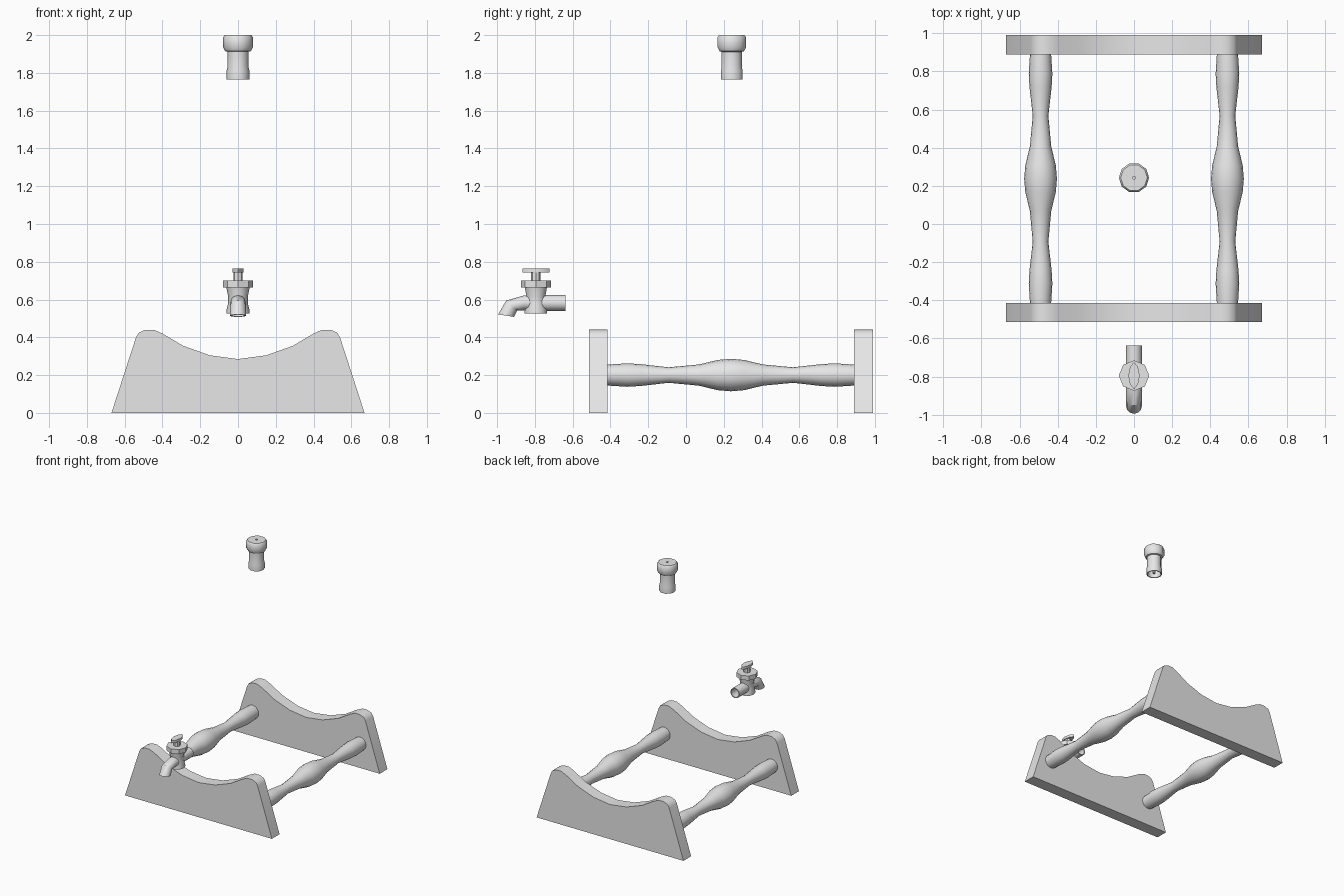
import bpy, bmesh, math
from mathutils import Vector

cube = bpy.data.objects.get("Cube")
if cube:
    bpy.data.objects.remove(cube, do_unlink=True)

grey = bpy.data.materials.new("light grey")
grey.use_nodes = True
grey.diffuse_color = (0.8, 0.8, 0.8, 1)
grey.node_tree.nodes["Principled BSDF"].inputs["Base Color"].default_value = (0.8, 0.8, 0.8, 1)

X, Y, Z = Vector((1, 0, 0)), Vector((0, 1, 0)), Vector((0, 0, 1))


def finish(name, bm, angle=42):
    bmesh.ops.recalc_face_normals(bm, faces=bm.faces)
    mesh = bpy.data.meshes.new(name)
    bm.to_mesh(mesh)
    bm.free()
    mesh.materials.append(grey)
    obj = bpy.data.objects.new(name, mesh)
    bpy.context.collection.objects.link(obj)
    bpy.ops.object.select_all(action='DESELECT')
    obj.select_set(True)
    bpy.context.view_layer.objects.active = obj
    bpy.ops.object.shade_smooth_by_angle(angle=math.radians(angle))
    return obj


def loft(name, rings, sides):
    """Skin elliptical rings given as (centre, half axis, half axis) and cap both ends."""
    bm = bmesh.new()
    loops = []
    for c, u, v in rings:
        turns = [2 * math.pi * i / sides for i in range(sides)]
        loops.append([bm.verts.new(c + u * math.cos(t) + v * math.sin(t)) for t in turns])
    for a, b in zip(loops, loops[1:]):
        for i in range(sides):
            j = (i + 1) % sides
            bm.faces.new((a[i], a[j], b[j], b[i]))
    bm.faces.new(loops[0])
    bm.faces.new(loops[-1])
    return finish(name, bm)


def lathe(name, origin, axis, profile, sides):
    """Turn a profile of (radius, distance along axis)."""
    other = Y if axis == Z else Z
    o = Vector(origin)
    return loft(name, [(o + axis * d, X * r, other * r) for r, d in profile], sides)


def extrude(name, outline, place, depth):
    bm = bmesh.new()
    face = bm.faces.new([bm.verts.new(place(p)) for p in outline])
    new = bmesh.ops.extrude_face_region(bm, geom=[face])["geom"]
    bmesh.ops.translate(bm, vec=depth, verts=[g for g in new if isinstance(g, bmesh.types.BMVert)])
    return finish(name, bm)


# Cradle end boards
half = [(0.67, 0), (0.54, 0.40), (0.525, 0.425), (0.49, 0.44), (0.445, 0.44),
        (0.40, 0.42), (0.29, 0.355), (0.15, 0.305)]
outline = half + [(0, 0.285)] + [(-x, z) for x, z in reversed(half)]
for name, y in (("front_board", -0.515), ("back_board", 0.89)):
    extrude(name, outline, lambda p: Vector((p[0], y, p[1])), Y * 0.1)

# Turned rails between the boards
half_rail = [(0.055, -0.66), (0.062, -0.55), (0.058, -0.48), (0.041, -0.33),
             (0.056, -0.17), (0.08, -0.07)]
rail = half_rail + [(0.086, 0)] + [(r, -d) for r, d in reversed(half_rail)]
for name, x in (("left_rail", 0.49), ("right_rail", -0.49)):
    lathe(name, (x, 0.2375, 0.2), Y, rail, 16)

# Bung: hollow neck, chamfered cap with a small vent in the top
lathe("bung", (0, 0.2425, 0), Z,
      [(0.008, 1.97), (0.008, 2.0), (0.07, 2.0), (0.079, 1.99), (0.079, 1.935),
       (0.068, 1.915), (0.056, 1.912), (0.056, 1.83), (0.061, 1.81), (0.061, 1.765),
       (0.053, 1.765), (0.05, 1.9)], 10)
lathe("bung_pin", (0, 0.2425, 0), Z, [(0.012, 1.775), (0.012, 1.9)], 8)

# Tap body, collar and stem
tap_y = -0.795
lathe("tap_body", (0, tap_y, 0), Z,
      [(0.062, 0.527), (0.062, 0.54), (0.052, 0.58), (0.052, 0.615), (0.062, 0.665)], 10)
lathe("tap_collar", (0, tap_y, 0), Z, [(0.08, 0.663), (0.08, 0.70)], 8)
lathe("tap_stem", (0, tap_y, 0), Z, [(0.025, 0.70), (0.025, 0.745)], 8)

# Lens-shaped tap handle
side = [(0, -0.071), (0.021, -0.045), (0.03, 0), (0.021, 0.045)]
lens = side + [(-x, -y) for x, y in side]
extrude("tap_handle", lens, lambda p: Vector((p[0], tap_y + p[1], 0.743)), Z * 0.021)

# Inlet pipe, open at the back
lathe("tap_inlet", (0, 0, 0.582), Y,
      [(0.042, -0.79), (0.042, -0.638), (0.034, -0.638), (0.034, -0.73)], 12)

# Bent spout, open at the tip; each ring is (top y, top z, bottom y, bottom z, scale)
spout = [(-0.80, 0.622, -0.80, 0.542, 1), (-0.857, 0.622, -0.857, 0.542, 1),
         (-0.952, 0.595, -0.894, 0.542, 1), (-0.995, 0.521, -0.91, 0.508, 1),
         (-0.995, 0.521, -0.91, 0.508, 0.8), (-0.965, 0.57, -0.895, 0.535, 0.8)]
rings = []
for ty, tz, by, bz, s in spout:
    top, low = Vector((0, ty, tz)), Vector((0, by, bz))
    rings.append(((top + low) / 2, X * 0.042 * s, (top - low) * 0.5 * s))
loft("tap_spout", rings, 12)
